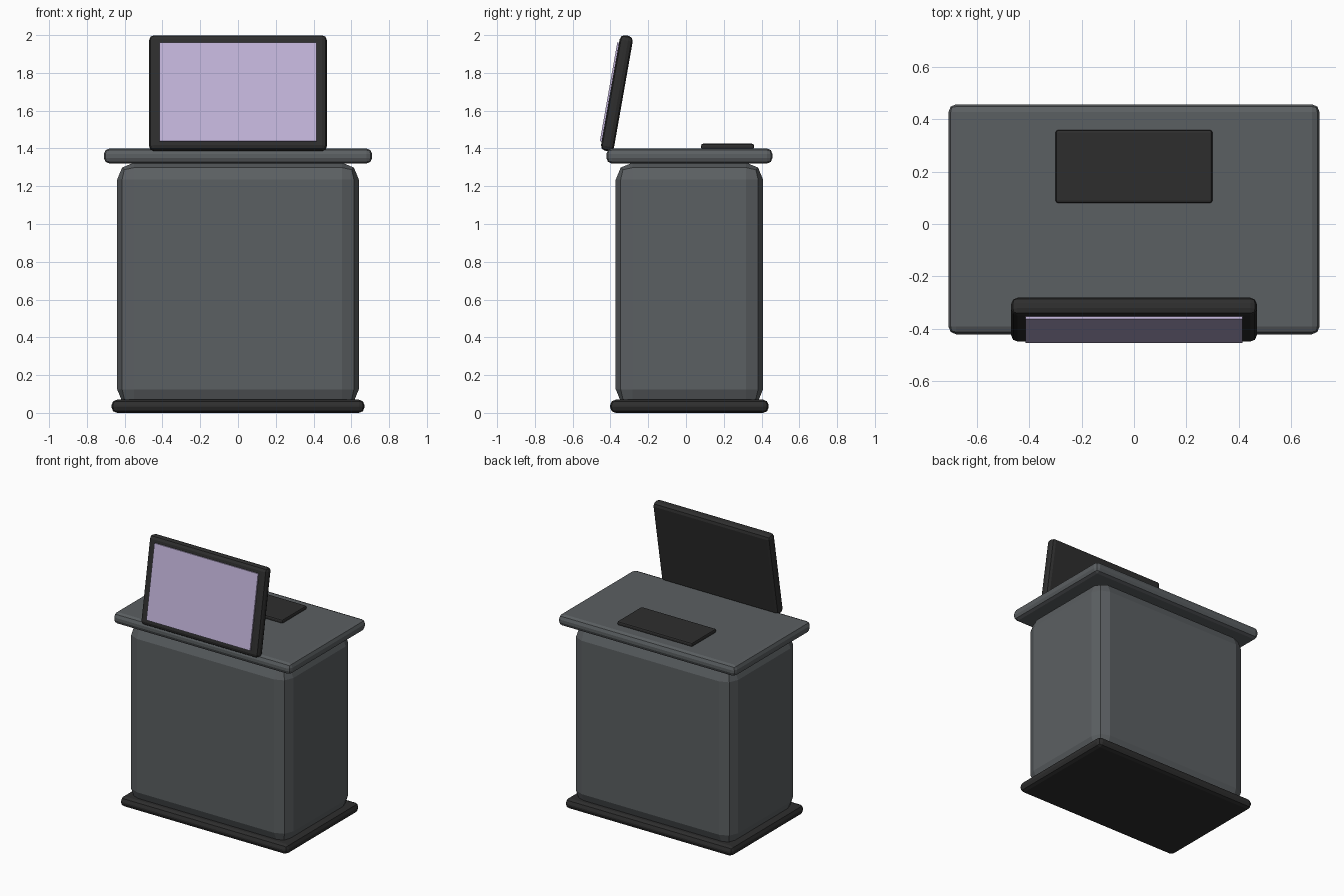
import bpy, math
from mathutils import Matrix, Vector

if "Cube" in bpy.data.objects:
    bpy.data.objects.remove(bpy.data.objects["Cube"])


def material(name, color):
    m = bpy.data.materials.new(name)
    m.diffuse_color = (*color, 1)
    m.use_nodes = True
    m.node_tree.nodes["Principled BSDF"].inputs["Base Color"].default_value = m.diffuse_color
    return m


GREY = material("slate grey", (0.105, 0.115, 0.122))
DARK = material("near black", (0.027, 0.027, 0.027))
LILAC = material("pale lilac", (0.54, 0.46, 0.70))


def box(name, size, center, mat, bevel=0, tilt=0):
    """Box with a two-step chamfer on every edge, tilted about x."""
    bpy.ops.mesh.primitive_cube_add(size=1)
    ob = bpy.context.object
    ob.name = name
    ob.data.transform(Matrix.Diagonal((*size, 1)))
    ob.location = center
    ob.rotation_euler.x = tilt
    ob.data.materials.append(mat)
    if bevel:
        mod = ob.modifiers.new("rounded edges", "BEVEL")
        mod.width = bevel
        mod.segments = 2
        mod.limit_method = 'NONE'
    return ob


CY = 0.018  # shared depth centre of the desk parts

# Desk
box("base_plinth", (1.34, 0.84, 0.07), (0, CY, 0.035), DARK, 0.03)
box("cabinet_body", (1.28, 0.78, 1.29), (0, CY, 0.68), GREY, 0.09)
box("counter_top", (1.42, 0.88, 0.08), (0, CY, 1.36), GREY, 0.03)
box("desk_pad", (0.60, 0.28, 0.03), (0, 0.22, 1.41), DARK, 0.01)

# Display leaning back by ten degrees
TILT = math.radians(-10)
center = Vector((0, -0.366, 1.692))
normal = Matrix.Rotation(TILT, 3, 'X') @ Vector((0, -1, 0))
box("display_frame", (0.94, 0.07, 0.62), center, DARK, 0.025, TILT)
box("display_screen", (0.83, 0.0098, 0.53), center + normal * 0.0398, LILAC, 0, TILT)
